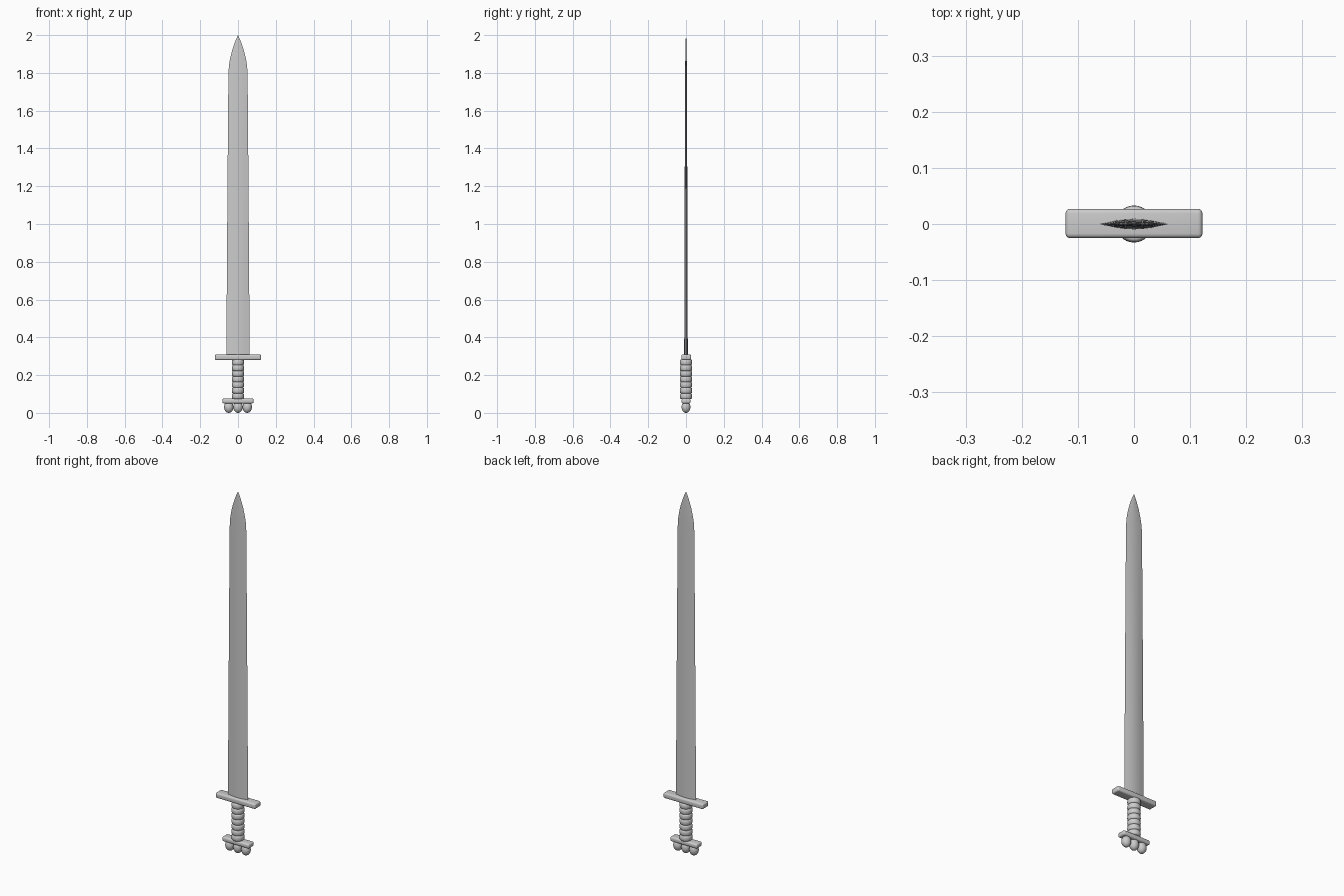
import bpy, bmesh, math
from mathutils import Matrix

if "Cube" in bpy.data.objects:
    bpy.data.objects.remove(bpy.data.objects["Cube"])


def make_object(name, bm, angle=30):
    bmesh.ops.recalc_face_normals(bm, faces=bm.faces)
    mesh = bpy.data.meshes.new(name)
    bm.to_mesh(mesh)
    bm.free()
    ob = bpy.data.objects.new(name, mesh)
    bpy.context.collection.objects.link(ob)
    bpy.ops.object.select_all(action='DESELECT')
    ob.select_set(True)
    bpy.context.view_layer.objects.active = ob
    bpy.ops.object.shade_smooth_by_angle(angle=math.radians(angle))
    return ob


def loft(name, rings, tip=None, angle=30):
    """Skin a stack of equal-length rings, closing the ends."""
    bm = bmesh.new()
    loops = [[bm.verts.new(p) for p in r] for r in rings]
    n = len(loops[0])
    for a, b in zip(loops, loops[1:]):
        for i in range(n):
            j = (i + 1) % n
            bm.faces.new((a[i], a[j], b[j], b[i]))
    bm.faces.new(loops[0][::-1])
    if tip:
        t = bm.verts.new(tip)
        for i in range(n):
            bm.faces.new((loops[-1][i], loops[-1][(i + 1) % n], t))
    else:
        bm.faces.new(loops[-1])
    return make_object(name, bm, angle)


def rounded_bar(name, hx, hy, z0, z1, bevel, y=0):
    bm = bmesh.new()
    bmesh.ops.create_cube(bm, size=1)
    bmesh.ops.transform(bm, verts=bm.verts, matrix=Matrix.Translation((0, y, (z0 + z1) / 2))
                        @ Matrix.Diagonal((2 * hx, 2 * hy, z1 - z0, 1)))
    bmesh.ops.bevel(bm, geom=bm.edges[:], offset=bevel, segments=4, profile=0.5, affect='EDGES')
    return make_object(name, bm, 40)


# Blade: lens section with a central ridge, curving to a point
half = [(1, 0), (0.8, 0.3), (0.5, 0.72), (0.25, 0.92), (0, 1)]
upper = half + [(-x, y) for x, y in half[-2::-1]]
section = upper + [(x, -y) for x, y in upper[-2:0:-1]]
stations = [(0.30, 0.062, 0.0095), (0.70, 0.059, 0.0085), (1.10, 0.0563, 0.0075),
            (1.40, 0.054, 0.0062), (1.70, 0.0515, 0.005), (1.80, 0.0505, 0.0045),
            (1.84, 0.048, 0.0042), (1.88, 0.041, 0.0038), (1.92, 0.031, 0.003),
            (1.96, 0.0175, 0.002), (1.985, 0.007, 0.0012)]
loft("blade", [[(x * w, y * t, z) for x, y in section] for z, w, t in stations], (0, 0, 2))

# Cross guard and pommel bar
rounded_bar("cross_guard", 0.122, 0.026, 0.28, 0.309, 0.008, 0.001)
rounded_bar("pommel_bar", 0.083, 0.024, 0.05, 0.076, 0.009)

# Ribbed grip: stacked rounded bands
bands, z0, z1, seg = 7, 0.074, 0.282, 32
pitch = (z1 - z0) / bands
profile = []
for b in range(bands):
    for f, r in ((0, 0.027), (0.06, 0.030), (0.2, 0.032), (0.5, 0.033), (0.8, 0.032), (0.94, 0.030)):
        profile.append((r, z0 + (b + f) * pitch))
profile.append((0.027, z1))
loft("grip", [[(r * math.cos(2 * math.pi * i / seg), r * math.sin(2 * math.pi * i / seg), z)
               for i in range(seg)] for r, z in profile], angle=40)

# Three pommel lobes
for name, x in (("pommel_lobe_left", -0.049), ("pommel_lobe_centre", 0), ("pommel_lobe_right", 0.049)):
    bm = bmesh.new()
    bmesh.ops.create_uvsphere(bm, u_segments=32, v_segments=16, radius=1)
    bmesh.ops.transform(bm, verts=bm.verts, matrix=Matrix.Translation((x, 0, 0.031))
                        @ Matrix.Diagonal((0.0245, 0.0235, 0.031, 1)))
    make_object(name, bm, 60)
